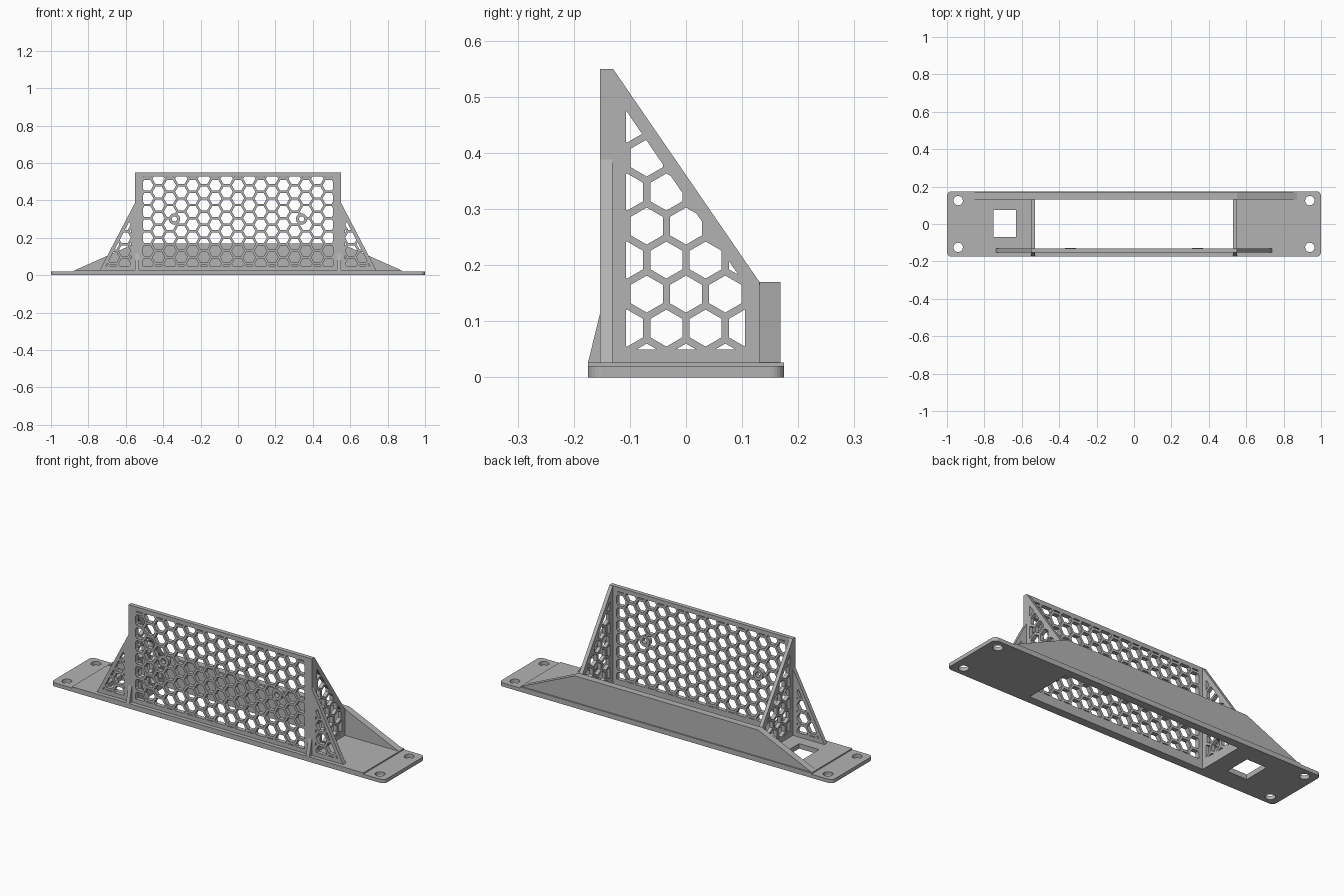
import bpy
import bmesh
import math
from mathutils import Matrix

cube = bpy.data.objects.get("Cube")
if cube:
    bpy.data.objects.remove(cube, do_unlink=True)

grey = bpy.data.materials.new("Matte grey")
grey.use_nodes = True
grey.diffuse_color = (0.45, 0.45, 0.45, 1)
grey.node_tree.nodes["Principled BSDF"].inputs["Base Color"].default_value = (0.45, 0.45, 0.45, 1)

# Orientations: flat on the ground, facing the front, facing the side
FLAT = Matrix.Identity(4)
FRONT = Matrix.Rotation(math.pi / 2, 4, 'X')
SIDE = Matrix(((0, 0, 1, 0), (1, 0, 0, 0), (0, 1, 0, 0), (0, 0, 0, 1)))

PITCH = 0.07
ROW = PITCH * math.sqrt(3) / 2
HEX_R = 0.033


def sheet(name, loops, orient, low, high):
    """Flat plate: the first loop is the outline, the others are holes."""
    curve = bpy.data.curves.new(name, 'CURVE')
    curve.dimensions = '2D'
    curve.fill_mode = 'BOTH'
    curve.extrude = (high - low) / 2
    for loop in loops:
        spline = curve.splines.new('POLY')
        spline.points.add(len(loop) - 1)
        for point, (u, v) in zip(spline.points, loop):
            point.co = (u, v, 0, 1)
        spline.use_cyclic_u = True
    temp = bpy.data.objects.new(name + " outline", curve)
    bpy.context.collection.objects.link(temp)
    graph = bpy.context.evaluated_depsgraph_get()
    mesh = bpy.data.meshes.new_from_object(temp.evaluated_get(graph))
    bpy.data.objects.remove(temp, do_unlink=True)
    bpy.data.curves.remove(curve)
    bm = bmesh.new()
    bm.from_mesh(mesh)
    bmesh.ops.remove_doubles(bm, verts=bm.verts, dist=0.00005)
    bmesh.ops.transform(bm, matrix=orient @ Matrix.Translation((0, 0, (low + high) / 2)), verts=bm.verts)
    bmesh.ops.recalc_face_normals(bm, faces=bm.faces)
    for face in bm.faces:
        face.smooth = False
    bm.to_mesh(mesh)
    bm.free()
    mesh.materials.clear()
    mesh.materials.append(grey)
    obj = bpy.data.objects.new(name, mesh)
    bpy.context.collection.objects.link(obj)
    return obj


def ngon(u, v, r, sides, turn=0.0):
    return [(u + r * math.cos(turn + math.tau * i / sides),
             v + r * math.sin(turn + math.tau * i / sides)) for i in range(sides)]


def rect(u0, v0, u1, v1):
    return [(u0, v0), (u1, v0), (u1, v1), (u0, v1)]


def clip(poly, region):
    """Keep the part of a polygon inside a convex anticlockwise region."""
    for a, b in zip(region, region[1:] + region[:1]):
        def side(p):
            return (b[0] - a[0]) * (p[1] - a[1]) - (b[1] - a[1]) * (p[0] - a[0])
        kept = []
        for p, q in zip(poly, poly[1:] + poly[:1]):
            sp, sq = side(p), side(q)
            if sp >= 0:
                kept.append(p)
            if sp * sq < 0:
                t = sp / (sp - sq)
                kept.append((p[0] + t * (q[0] - p[0]), p[1] + t * (q[1] - p[1])))
        poly = kept
        if len(poly) < 3:
            return []
    return poly


def area(poly):
    return abs(sum(p[0] * q[1] - q[0] * p[1] for p, q in zip(poly, poly[1:] + poly[:1]))) / 2


def honeycomb(region, pointy, start):
    """Hexagon holes clipped to the region; start is the height of an unshifted cell."""
    holes = []
    for i in range(-14, 15):
        for j in range(-14, 15):
            shift = (i % 2) * PITCH / 2
            if pointy:
                u, v = j * PITCH + shift, start + i * ROW
            else:
                u, v = i * ROW, start + j * PITCH + shift
            cell = clip(ngon(u, v, HEX_R, 6, math.pi / 6 if pointy else 0), region)
            if len(cell) > 2 and area(cell) > 0.00003:
                holes.append(cell)
    return holes


def mirrored(loops, s):
    return [[(u * s, v) for u, v in loop] for loop in loops]


# Base plate with rounded corners, screw holes, large opening and cable hole
corner = 0.025
outline = []
for q, (sx, sy) in enumerate([(1, 1), (-1, 1), (-1, -1), (1, -1)]):
    for k in range(7):
        a = math.pi / 2 * (q + k / 6)
        outline.append((sx * (1 - corner) + corner * math.cos(a),
                        sy * (0.175 - corner) + corner * math.sin(a)))
windows = [rect(-0.53, -0.13, 0.53, 0.132), rect(-0.75, -0.07, -0.63, 0.075)]
screws = [ngon(x, y, 0.025, 24) for x in (-0.94, 0.94) for y in (-0.125, 0.125)]
sheet("base_plate", [outline] + windows + screws, FLAT, 0, 0.02)
sheet("raised_base", [rect(-0.875, -0.175, 0.875, 0.175)] + windows, FLAT, 0.0195, 0.027)

# Honeycomb front panel
field = rect(-0.507, 0.05, 0.507, 0.527)
panel = sheet("front_panel", [rect(-0.53, 0.02, 0.53, 0.55)] + honeycomb(field, False, 0.27),
              FRONT, 0.13, 0.153)

# Screw bosses set into the panel
for name, x in (("right", -0.34), ("left", 0.34)):
    cutter = sheet(name + "_boss_cutter", [ngon(x, 0.3, 0.02, 24)], FRONT, 0.1, 0.2)
    cutter.hide_render = True
    cutter.hide_set(True)
    cutter.display_type = 'WIRE'
    cut = panel.modifiers.new(name + " boss hole", 'BOOLEAN')
    cut.operation = 'DIFFERENCE'
    cut.solver = 'EXACT'
    cut.object = cutter
    sheet(name + "_screw_boss", [ngon(x, 0.3, 0.03, 24), ngon(x, 0.3, 0.014, 24)],
          FRONT, 0.1295, 0.1535)

# Honeycomb side walls with a small front rib, and the outer gussets
wall = [(-0.175, 0.025), (-0.153, 0.115), (-0.153, 0.55), (-0.13, 0.55), (0.131, 0.17), (0.131, 0.025)]
wall_field = [(-0.107, 0.05), (0.105, 0.05), (0.105, 0.166), (-0.107, 0.476)]
wall_loops = [wall] + honeycomb(wall_field, True, 0.088 - ROW)
gusset = [(0.549, 0.025), (0.74, 0.025), (0.549, 0.39)]
gusset_field = [(0.573, 0.05), (0.705, 0.05), (0.573, 0.303)]
gusset_loops = [gusset] + honeycomb(gusset_field, False, 0.27)
for name, s in (("left", 1), ("right", -1)):
    sheet(name + "_side_wall", wall_loops, SIDE, min(s * 0.53, s * 0.55), max(s * 0.53, s * 0.55))
    sheet(name + "_gusset", mirrored(gusset_loops, s), FRONT, 0.131, 0.153)

# Solid back rail with sloped ends
sheet("back_rail", [[(-0.875, 0.025), (0.875, 0.025), (0.55, 0.17), (-0.55, 0.17)]],
      FRONT, -0.168, -0.131)
